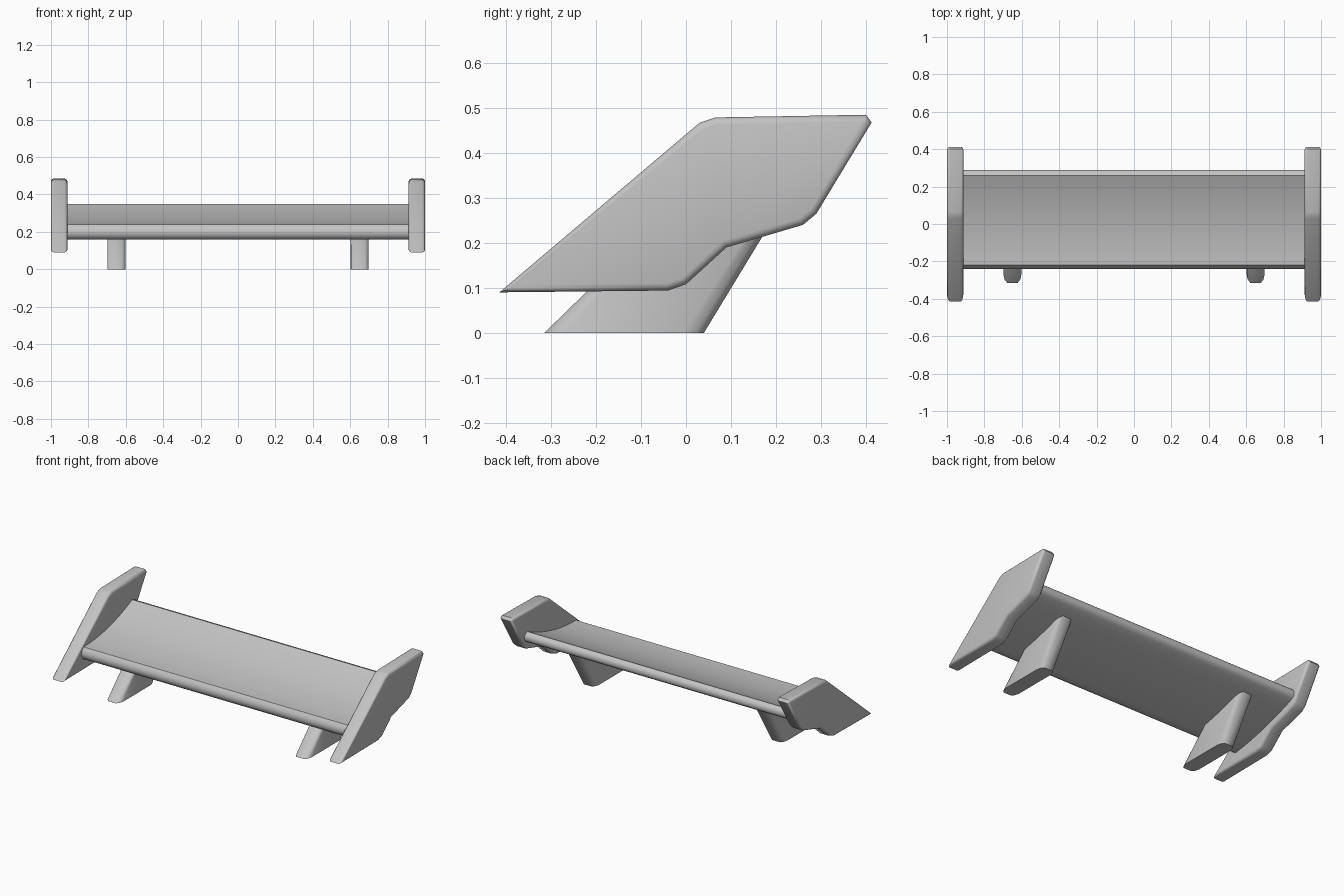
import bpy, bmesh, math
from mathutils import Vector

old = bpy.data.objects.get("Cube")
if old:
    bpy.data.objects.remove(old, do_unlink=True)

grey = bpy.data.materials.new("light_grey")
grey.use_nodes = True
GREY = (0.55, 0.55, 0.55, 1)
grey.diffuse_color = GREY
grey.node_tree.nodes["Principled BSDF"].inputs["Base Color"].default_value = GREY


def loft(name, rings, angle):
    """Skin a stack of equal-length point rings and cap both ends."""
    bm = bmesh.new()
    loops = [[bm.verts.new(p) for p in ring] for ring in rings]
    for a, b in zip(loops, loops[1:]):
        for i in range(len(a)):
            j = (i + 1) % len(a)
            bm.faces.new((a[i], a[j], b[j], b[i]))
    bm.faces.new(loops[0])
    bm.faces.new(loops[-1])
    bmesh.ops.recalc_face_normals(bm, faces=bm.faces)
    mesh = bpy.data.meshes.new(name)
    bm.to_mesh(mesh)
    bm.free()
    mesh.materials.append(grey)
    ob = bpy.data.objects.new(name, mesh)
    bpy.context.collection.objects.link(ob)
    bpy.ops.object.select_all(action='DESELECT')
    ob.select_set(True)
    bpy.context.view_layer.objects.active = ob
    bpy.ops.object.shade_smooth_by_angle(angle=math.radians(angle))
    return ob


def inset(points, d):
    """Move every edge of a clockwise outline inward by d."""
    result = []
    for i, p in enumerate(points):
        p = Vector(p)
        e1 = (p - Vector(points[i - 1])).normalized()
        e2 = (Vector(points[(i + 1) % len(points)]) - p).normalized()
        n1, n2 = Vector((e1.y, -e1.x)), Vector((e2.y, -e2.x))
        result.append(p + (n1 + n2) * d / (1 + n1.dot(n2)))
    return result


# Wing: concave top, rounded nose and rounded trailing lip
STEPS = 12
profile = []
for i in range(STEPS + 1):
    t = i / STEPS
    profile.append((-0.22 + 0.48 * t, 0.238 + 0.112 * t * t))
profile += [(0.278, 0.345), (0.288, 0.332), (0.29, 0.315), (0.285, 0.3), (0.27, 0.29)]
for i in range(STEPS + 1):
    t = 1 - i / STEPS
    profile.append((-0.21 + 0.46 * t, 0.16 + 0.06 * t + 0.06 * t * t))
profile += [(-0.228, 0.168), (-0.238, 0.185), (-0.24, 0.2), (-0.236, 0.22)]
loft("wing", [[(x, y, z) for y, z in profile] for x in (-0.93, 0.93)], 38)

# End plates with rounded rims
outline = [(-0.415, 0.09), (-0.413, 0.1), (0.03, 0.467), (0.065, 0.479), (0.4, 0.485),
           (0.413, 0.468), (0.29, 0.265), (0.26, 0.24), (0.09, 0.19),
           (0.0, 0.108), (-0.04, 0.094)]
tip = outline.pop(0)
outline[0] = tip
HALF, RIM = 0.044, 0.016
rim = [(RIM * (1 - math.sin(a)), RIM * (1 - math.cos(a)))
       for a in (math.radians(d) for d in (0, 30, 60, 90))]
for side, label in ((1, "left"), (-1, "right")):
    centre = side * (1 - HALF)
    sections = [(centre - HALF + depth, d) for d, depth in rim]
    sections += [(centre + HALF - depth, d) for d, depth in reversed(rim)]
    loft(label + "_end_plate",
         [[(x, y, z) for y, z in inset(outline, d)] for x, d in sections], 50)

# Swept struts with tapered front and rear edges
ends = [(0.0, 0.028), (0.018, 0.042), (0.045, 0.048)]
for side, label in ((1, "left"), (-1, "right")):
    rings = []
    for front, back in (((-0.315, 0), (0.04, 0)), ((-0.13, 0.18), (0.21, 0.28))):
        front, back = Vector(front), Vector(back)
        length = (back - front).length
        half = [(s / length, w) for s, w in ends]
        half += [(1 - s / length, w) for s, w in reversed(ends)]
        plan = half + [(t, -w) for t, w in reversed(half)]
        rings.append([(side * 0.65 + w, *front.lerp(back, t)) for t, w in plan])
    loft(label + "_strut", rings, 50)
